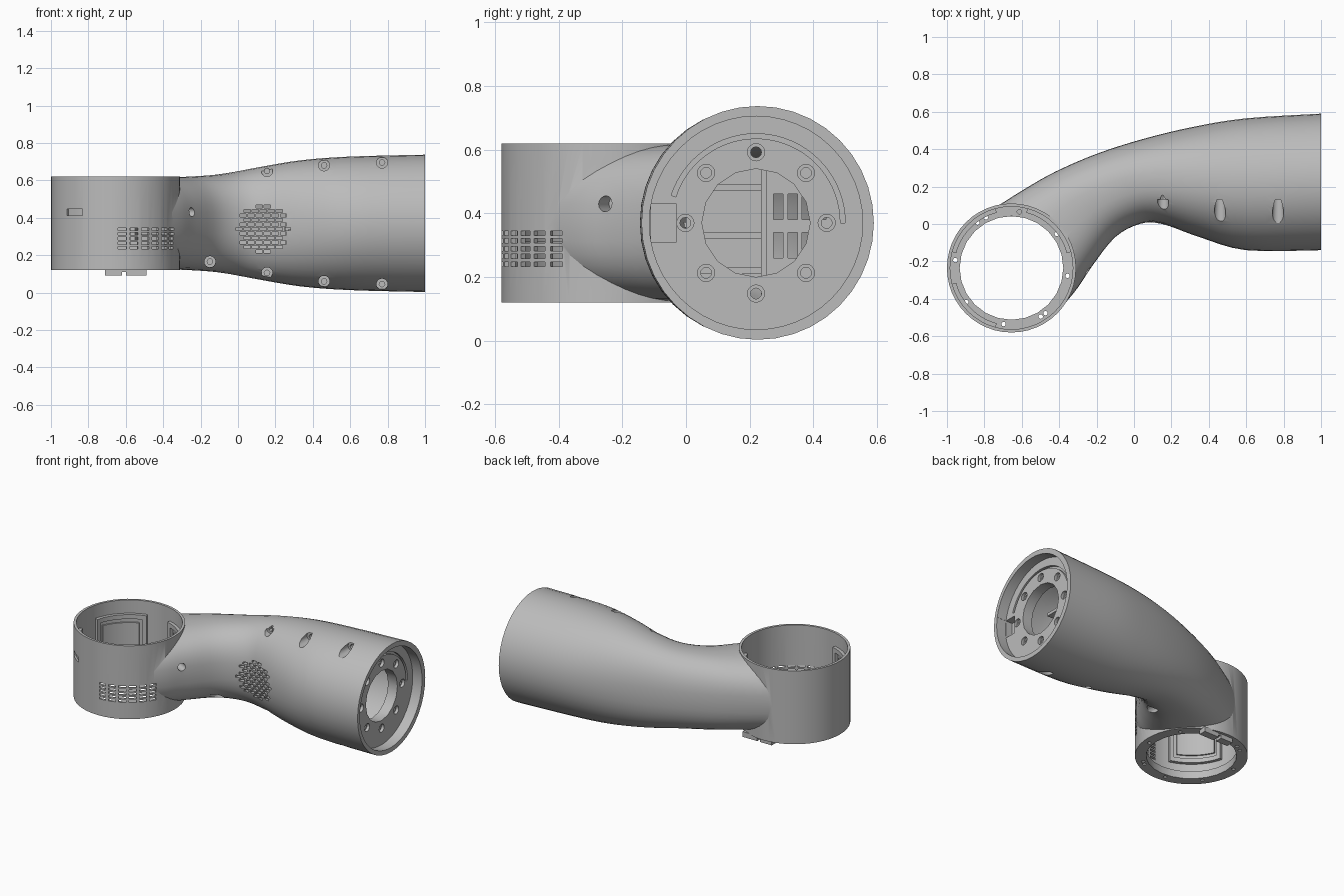
import bpy, bmesh
from math import sin, cos, pi, radians, copysign
from mathutils import Vector, Matrix

cube = bpy.data.objects.get("Cube")
if cube:
    bpy.data.objects.remove(cube, do_unlink=True)

grey = bpy.data.materials.new("light_grey")
grey.use_nodes = True
grey.diffuse_color = (0.5, 0.5, 0.5, 1)
grey.node_tree.nodes["Principled BSDF"].inputs["Base Color"].default_value = (0.5, 0.5, 0.5, 1)

MID = 0.37                                # height of the centre line
HUB = Vector((-0.655, -0.235, 0))         # axis of the vertical ring
END = Vector((0, 0.22, MID))              # axis of the round end
X, Y, Z = Vector((1, 0, 0)), Vector((0, 1, 0)), Vector((0, 0, 1))
AT_HUB = Matrix.Translation(HUB)
AT_END = Matrix.Translation(END) @ Matrix(((0, 0, 1, 0), (1, 0, 0, 0), (0, 1, 0, 0), (0, 0, 0, 1)))


def finish(bm, name):
    bmesh.ops.recalc_face_normals(bm, faces=bm.faces)
    me = bpy.data.meshes.new(name)
    bm.to_mesh(me)
    bm.free()
    ob = bpy.data.objects.new(name, me)
    bpy.context.collection.objects.link(ob)
    return ob


def cyl(bm, a, b, r, segs=16):
    a, b = Vector(a), Vector(b)
    m = Matrix.Translation((a + b) / 2) @ (b - a).to_track_quat('Z', 'Y').to_matrix().to_4x4()
    bmesh.ops.create_cone(bm, cap_ends=True, segments=segs, radius1=r, radius2=r,
                          depth=(b - a).length, matrix=m)


def box(bm, centre, size, turn=0):
    m = Matrix.Translation(centre) @ Matrix.Rotation(turn, 4, 'Z') @ Matrix.Diagonal((*size, 1))
    bmesh.ops.create_cube(bm, size=1, matrix=m)


def arc(bm, frame, r0, r1, a0, a1, z0, z1, steps=16):
    loops = []
    for i in range(steps + 1):
        a = radians(a0 + (a1 - a0) * i / steps)
        loops.append([bm.verts.new(frame @ Vector((r * cos(a), r * sin(a), z)))
                      for r, z in ((r0, z0), (r1, z0), (r1, z1), (r0, z1))])
    skin(bm, loops)


def skin(bm, loops):
    n = len(loops[0])
    for p, q in zip(loops, loops[1:]):
        for i in range(n):
            bm.faces.new((p[i], p[(i + 1) % n], q[(i + 1) % n], q[i]))
    bm.faces.new(loops[0])
    bm.faces.new(loops[-1])


def spline(rows, steps=4):
    out = []
    rows = [Vector(r) for r in rows]
    for i in range(len(rows) - 1):
        p0, p1, p2, p3 = (rows[max(0, min(len(rows) - 1, i + k))] for k in (-1, 0, 1, 2))
        for s in range(steps):
            t = s / steps
            out.append((p1 * 2 + (p2 - p0) * t + (p0 * 2 - p1 * 5 + p2 * 4 - p3) * t * t
                        + (p1 * 3 - p0 - p2 * 3 + p3) * t ** 3) / 2)
    return out + [rows[-1]]


def loft(name, rows, inset=0, segs=40):
    bm = bmesh.new()
    loops = []
    for ux, uy, lx, ly, hz, n in spline(rows):
        up, low = Vector((ux, uy, MID)), Vector((lx, ly, MID))
        c, h = (up + low) / 2, (up - low) / 2
        h *= 1 - inset / h.length
        loop = []
        for i in range(segs):
            a = 2 * pi * i / segs
            u, v = (copysign(abs(k) ** (2 / n), k) if abs(k) > 1e-6 else 0 for k in (cos(a), sin(a)))
            loop.append(bm.verts.new(c + h * u + Z * (hz - inset) * v))
        loops.append(loop)
    skin(bm, loops)
    return finish(bm, name)


def boolean(target, cutter, op='DIFFERENCE'):
    mod = target.modifiers.new("cut", 'BOOLEAN')
    mod.operation, mod.solver, mod.object = op, 'EXACT', cutter
    dg = bpy.context.evaluated_depsgraph_get()
    me = bpy.data.meshes.new_from_object(target.evaluated_get(dg))
    target.modifiers.clear()
    target.data = me
    bpy.data.objects.remove(cutter, do_unlink=True)


# Arm sections: back edge x y, front edge x y, half height, squareness
rows = [(1, .59, 1, -.14, .367, 2), (.6, .565, .6, -.14, .357, 2.05),
        (.32, .52, .35, -.07, .337, 2.15), (.05, .455, .15, 0, .298, 2.3),
        (-.2, .375, .03, 0, .264, 2.4), (-.42, .28, -.1, -.07, .25, 2.5),
        (-.58, .19, -.22, -.22, .246, 2.6), (-.74, .09, -.3, -.34, .245, 2.6),
        (-.86, .02, -.39, -.45, .245, 2.6)]
screws = [(.155, .65), (.46, .68), (.77, .695), (-.15, .165), (.155, .105), (.46, .06), (.77, .045)]

# Arm and ring joined as one shell
shell = loft("arm_shell", rows)
bm = bmesh.new()
cyl(bm, HUB + Z * .12, HUB + Z * .62, .345, 48)
boolean(shell, finish(bm, "ring"), 'UNION')

# Hollow inside of the arm, leaving screw bosses
cavity = loft("cavity", [(.86, .588, .86, -.14, .366, 2)] + rows[1:6], .033)
bm = bmesh.new()
for x, z in screws:
    cyl(bm, (x, -.5, z), (x, .17, z), .045)
boolean(cavity, finish(bm, "bosses"))
boolean(shell, cavity)

# Wide bore of the ring and recess of the round end
bm = bmesh.new()
cyl(bm, HUB + Z * .17, HUB + Z * .8, .328, 48)
cyl(bm, END + X * .93, END + X * 1.2, .335, 48)
boolean(shell, finish(bm, "recesses"))

# Flange openings, bolt counterbores, screw pockets and vents
bm = bmesh.new()
cyl(bm, HUB, HUB + Z * .25, .277, 24)
cyl(bm, END + X * .75, END + X * 1.1, .17, 16)
for a in [-8 + 45 * k for k in range(8)] + [117, -59]:
    p = HUB + Vector((cos(radians(a)), sin(radians(a)), 0)) * .303
    cyl(bm, p, p + Z * .25, .012, 10)
for k in range(8):
    p = END + Vector((0, cos(k * pi / 4), sin(k * pi / 4))) * .222
    cyl(bm, p + X * .91, p + X * 1.1, .027)
for x, z in screws:
    cyl(bm, (x, -.5, z), (x, .13, z), .03)
for j in range(-5, 6):
    for i in range(-3, 4):
        dx, dz = (i + j % 2 / 2) * .043, j * .024
        if dx * dx + dz * dz < .135 ** 2:
            box(bm, (.135 + dx, 0, .34 + dz), (.033, .3, .015))
for i in range(6):
    a = radians(-84 + i * 10.8)
    for j in range(5):
        p = HUB + Vector((cos(a) * .336, sin(a) * .336, .24 + j * .0245))
        box(bm, p, (.06, .045, .014), a)
a = radians(-130)
box(bm, HUB + Vector((cos(a) * .336, sin(a) * .336, .43)), (.06, .11, .035), a)
cyl(bm, (-.31, -.22, .43), (-.14, -.31, .43), .025)
boolean(shell, finish(bm, "openings"))

# Through holes, groove and cable notch in the round end
bm = bmesh.new()
for k in range(8):
    p = END + Vector((0, cos(k * pi / 4), sin(k * pi / 4))) * .222
    cyl(bm, p + X * .8, p + X * 1.1, .017, 12)
for x, z in screws:
    cyl(bm, (x, .08, z), (x, .16, z), .015, 12)
arc(bm, AT_END, .265, .28, 0, 162, .91, 1.1, 32)
box(bm, (.95, -.07, MID), (.14, .08, .12))
boolean(shell, finish(bm, "end_details"))

parts = [shell]

# Raised window frames inside the ring
for side, mid in (("back_left", 45), ("back_right", 135), ("front_right", 225)):
    bm = bmesh.new()
    for a0, a1, z0, z1 in ((-30, 30, .5, .53), (-30, 30, .25, .28),
                           (-30, -25, .28, .5), (25, 30, .28, .5)):
        arc(bm, AT_HUB, .306, .332, mid + a0, mid + a1, z0, z1)
    arc(bm, AT_HUB, .318, .332, mid - 21, mid + 21, .31, .47)
    parts.append(finish(bm, "ring_frame_" + side))

# Clip tabs under the ring
bm = bmesh.new()
for x, w in ((-.665, .09), (-.545, .11)):
    box(bm, (x, .065, .108), (w, .05, .036))
box(bm, (-.6, .065, .118), (.2, .04, .016))
parts.append(finish(bm, "bottom_tabs"))

# Inner carrier: centre wall, shelves and a slotted bulkhead
bm = bmesh.new()
box(bm, (.5, .245, MID), (.5, .02, .48))
for z in (.22, .33, .48):
    box(bm, (.5, .14, z), (.46, .19, .02))
box(bm, (.45, .12, MID), (.02, .24, .4))
parts.append(finish(bm, "inner_carrier"))

bm = bmesh.new()
box(bm, (.6, .36, MID), (.02, .22, .4))
bulkhead = finish(bm, "slotted_bulkhead")
bm = bmesh.new()
for i in range(4):
    for z in (.3, .42):
        box(bm, (.6, .29 + i * .045, z), (.1, .03, .08))
boolean(bulkhead, finish(bm, "slots"))
parts.append(bulkhead)

# Colour and shading
bpy.ops.object.select_all(action='DESELECT')
for ob in parts:
    ob.data.materials.clear()
    ob.data.materials.append(grey)
    ob.select_set(True)
bpy.context.view_layer.objects.active = shell
bpy.ops.object.shade_smooth_by_angle(angle=radians(30))
